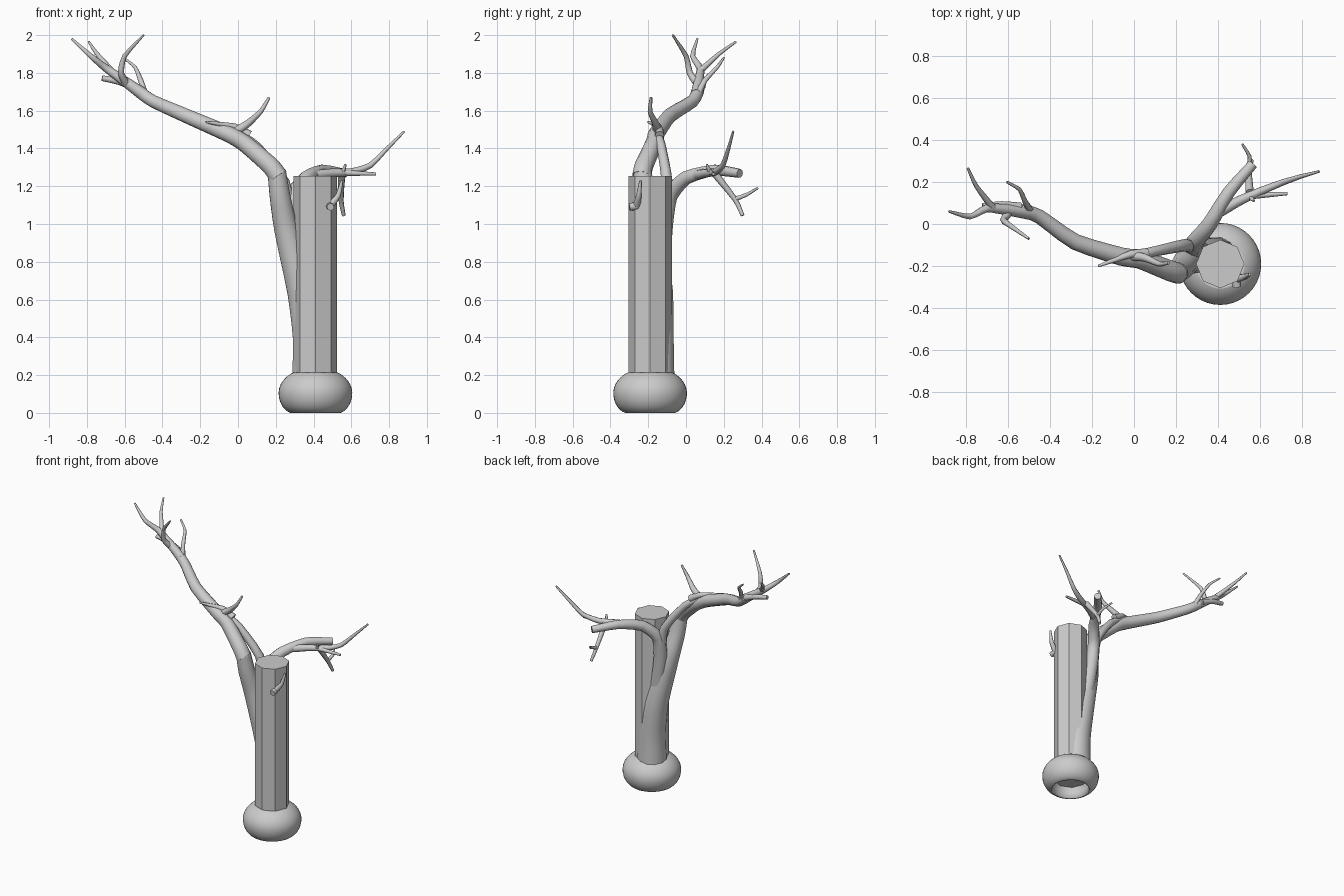
import bpy, bmesh, math
from mathutils import Vector

CX, CY = 0.41, -0.19      # axis of the post and root bulb

grey = bpy.data.materials.new("plain_grey")
grey.diffuse_color = (0.6, 0.6, 0.6, 1)


def tube(name, rings, smooth):
    """Skin a list of vertex rings into a capped object."""
    bm = bmesh.new()
    rings = [[bm.verts.new(co) for co in ring] for ring in rings]
    n = len(rings[0])
    for a, b in zip(rings, rings[1:]):
        for i in range(n):
            j = (i + 1) % n
            bm.faces.new((a[i], a[j], b[j], b[i])).smooth = smooth
    bm.faces.new(rings[0])
    bm.faces.new(rings[-1])
    bmesh.ops.recalc_face_normals(bm, faces=bm.faces)
    me = bpy.data.meshes.new(name)
    bm.to_mesh(me)
    bm.free()
    me.materials.append(grey)
    bpy.context.collection.objects.link(bpy.data.objects.new(name, me))


def lathe(name, profile, sides, smooth):
    """Revolve an (r, z) profile around the post axis."""
    angles = [2 * math.pi * i / sides for i in range(sides)]
    tube(name, [[(CX + r * math.cos(a), CY + r * math.sin(a), z) for a in angles]
                for r, z in profile], smooth)


def limb(name, r0, r1, *pts, sides=8, steps=3):
    """Bent tube through the points, tapering evenly from r0 to r1."""
    p = [Vector(q) for q in pts]
    p = [2 * p[0] - p[1]] + p + [2 * p[-1] - p[-2]]
    path = []
    for a, b, c, d in zip(p, p[1:], p[2:], p[3:]):
        for s in range(steps):
            t = s / steps
            q = 0.5 * (2 * b + (c - a) * t + (2 * a - 5 * b + 4 * c - d) * t * t
                       + (3 * b - a - 3 * c + d) * t ** 3)
            path.append(q.lerp(b.lerp(c, t), 0.4))   # keep bends slightly angular
    path.append(p[-2])
    dist = [0.0]
    for a, b in zip(path, path[1:]):
        dist.append(dist[-1] + (b - a).length)
    rings, side = [], None
    for i, q in enumerate(path):
        tan = (path[min(i + 1, len(path) - 1)] - path[max(i - 1, 0)]).normalized()
        side = side or tan.orthogonal()
        side = (side - tan * side.dot(tan)).normalized()
        other = tan.cross(side)
        r = r0 + (r1 - r0) * dist[i] / dist[-1]
        angles = [2 * math.pi * k / sides for k in range(sides)]
        rings.append([q + r * (math.cos(a) * side + math.sin(a) * other) for a in angles])
    tube(name, rings, True)


# Octagonal post
lathe("post", [(0.115, 0.08), (0.115, 1.255)], 8, False)

# Swollen root bulb, hollow underneath
bulb = [(0.115, 0.09), (0.127, 0.05), (0.127, 0.0)]
for i in range(15):
    a = math.radians(-75 + 11 * i)
    bulge = 0.085 * math.cos(a) if a < 0 else 0.085 * max(math.cos(a), 0) ** 1.5
    bulb.append((0.11 + bulge, 0.106 + 0.11 * math.sin(a)))
lathe("root_bulb", bulb, 40, True)

# Main trunk, rising behind the post, then the bough sweeping out to the left
limb("trunk", 0.105, 0.05, (0.388, -0.162, 0.14), (0.38, -0.155, 0.4), (0.34, -0.148, 0.64),
     (0.255, -0.175, 0.97), (0.222, -0.215, 1.15), (0.205, -0.232, 1.28), sides=12)
limb("bough", 0.051, 0.032, (0.215, -0.235, 1.25), (0.17, -0.222, 1.31), (0.03, -0.168, 1.43),
     (-0.06, -0.155, 1.48), (-0.28, -0.085, 1.575), (-0.45, 0.035, 1.65), (-0.53, 0.065, 1.705), sides=12)
limb("bough_tip", 0.034, 0.006, (-0.5, 0.055, 1.685), (-0.62, 0.07, 1.77), (-0.7, 0.075, 1.825),
     (-0.78, 0.035, 1.89), (-0.88, 0.06, 1.98))

# Back branch, and the thin strand that rejoins the bough
limb("back_branch", 0.056, 0.024, (0.32, -0.14, 0.75), (0.285, -0.115, 1.0), (0.29, -0.085, 1.15),
     (0.36, 0.0, 1.245), (0.45, 0.15, 1.285), (0.565, 0.285, 1.268), sides=10)
limb("joining_strand", 0.034, 0.022, (0.28, -0.11, 1.02), (0.245, -0.1, 1.22),
     (0.1, -0.13, 1.41), (0.0, -0.15, 1.48))

# Twigs halfway along the bough
limb("mid_twig_up", 0.025, 0.007, (-0.02, -0.15, 1.485), (0.05, -0.16, 1.53),
     (0.12, -0.19, 1.595), (0.165, -0.185, 1.67))
limb("mid_twig_left", 0.025, 0.006, (0.06, -0.14, 1.47), (-0.02, -0.145, 1.515), (-0.17, -0.2, 1.54))

# Twigs near the tip of the bough
limb("tall_twig", 0.02, 0.006, (-0.59, 0.06, 1.74), (-0.62, 0.02, 1.8), (-0.6, 0.0, 1.89), (-0.5, -0.07, 2.0))
limb("curled_twig", 0.018, 0.006, (-0.49, 0.06, 1.68), (-0.515, 0.1, 1.76),
     (-0.545, 0.165, 1.83), (-0.605, 0.2, 1.88))
limb("rear_twig", 0.018, 0.006, (-0.67, 0.075, 1.81), (-0.75, 0.18, 1.905), (-0.79, 0.265, 1.965))
limb("bough_stub", 0.022, 0.015, (-0.54, 0.08, 1.72), (-0.63, 0.09, 1.755), (-0.72, 0.085, 1.772))

# Twigs on the back branch
limb("right_twig", 0.027, 0.006, (0.41, 0.06, 1.26), (0.5, 0.11, 1.27), (0.6, 0.155, 1.275),
     (0.7, 0.195, 1.31), (0.79, 0.225, 1.4), (0.88, 0.25, 1.49))
limb("right_twig_fork", 0.016, 0.008, (0.57, 0.135, 1.27), (0.73, 0.145, 1.265))
limb("hanging_twig", 0.02, 0.01, (0.55, 0.15, 1.27), (0.545, 0.26, 1.13), (0.56, 0.3, 1.045))
limb("hanging_twig_fork", 0.013, 0.006, (0.545, 0.255, 1.13), (0.55, 0.32, 1.155), (0.515, 0.38, 1.19))
limb("small_spur", 0.014, 0.006, (0.55, 0.13, 1.265), (0.57, 0.11, 1.315))

# Stub and twig on the front of the post
limb("post_stub", 0.022, 0.02, (0.48, -0.23, 1.1), (0.49, -0.3, 1.09))
limb("post_twig", 0.02, 0.007, (0.49, -0.26, 1.1), (0.53, -0.25, 1.15), (0.55, -0.24, 1.23))
